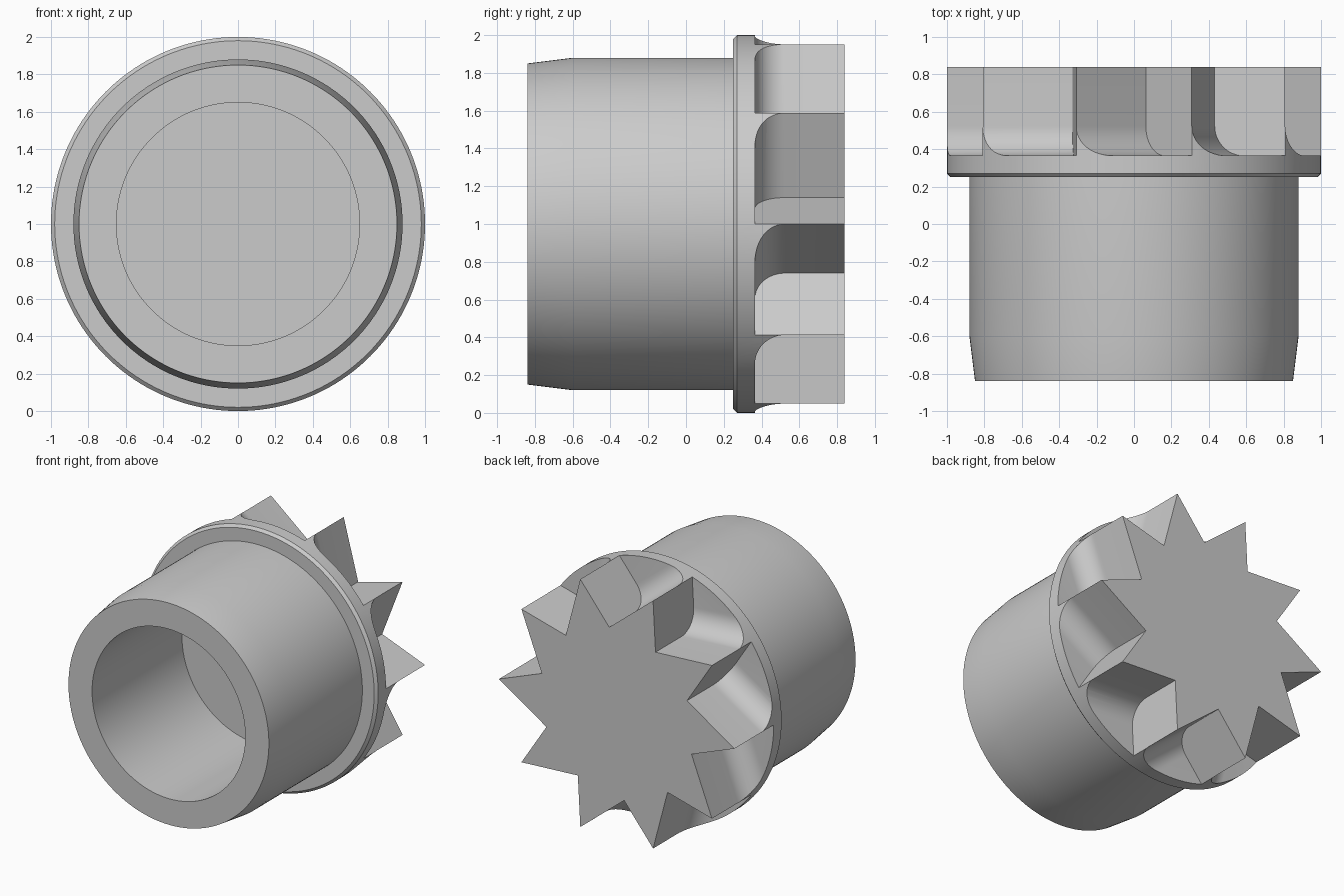
import bpy
import bmesh
from math import cos, sin, pi, radians
from mathutils import Matrix, Vector

cube = bpy.data.objects.get("Cube")
if cube:
    bpy.data.objects.remove(cube, do_unlink=True)

TEETH = 10
SEGMENTS = 160
TIP = 0.999                        # radius of the tooth tips
VALLEY = Vector((0.635, 0.14))     # inner corner of the first notch, (x, z) from the axis
FLOOR, BACK = 0.365, 0.84          # notch floor and rear face, along y
FILLET = 0.16
CENTRE = Matrix.Translation((0, 0, 1))

grey = bpy.data.materials.new("light_grey")
grey.use_nodes = True
grey.diffuse_color = (0.6, 0.6, 0.6, 1)
grey.node_tree.nodes["Principled BSDF"].inputs["Base Color"].default_value = (0.6, 0.6, 0.6, 1)


def make_object(name, bm):
    bmesh.ops.recalc_face_normals(bm, faces=bm.faces)
    mesh = bpy.data.meshes.new(name)
    bm.to_mesh(mesh)
    bm.free()
    mesh.materials.append(grey)
    obj = bpy.data.objects.new(name, mesh)
    bpy.context.collection.objects.link(obj)
    return obj


def lathe(name, profile):
    """Spin (radius, y) points about the y axis and cap both open ends."""
    bm = bmesh.new()
    verts = [bm.verts.new((r, y, 0)) for r, y in profile]
    edges = [bm.edges.new(pair) for pair in zip(verts, verts[1:])]
    bmesh.ops.spin(bm, geom=verts + edges, cent=(0, 0, 0), axis=(0, 1, 0),
                   angle=2 * pi, steps=SEGMENTS, use_duplicate=False)
    bmesh.ops.remove_doubles(bm, verts=bm.verts, dist=1e-4)
    bmesh.ops.holes_fill(bm, edges=[e for e in bm.edges if e.is_boundary], sides=0)
    bmesh.ops.transform(bm, matrix=CENTRE, verts=bm.verts)
    return make_object(name, bm)


def notch_cutter(index):
    """Square-cornered block with one rounded lower edge, turned to its tooth gap."""
    step = 2 * pi / TEETH
    short = (Vector((TIP, 0)) - VALLEY).normalized()
    long = (Vector((cos(step), sin(step))) * TIP - VALLEY).normalized()
    size, steps = 0.8, 12
    arc = [(FILLET * (1 - cos(i / steps * pi / 2)),
            FLOOR + FILLET * (1 - sin(i / steps * pi / 2))) for i in range(steps + 1)]
    profile = [(0, BACK + 0.1)] + arc + [(size, FLOOR), (size, BACK + 0.1)]

    bm = bmesh.new()
    ring = []
    for u, y in profile:
        p = VALLEY + short * u
        ring.append(bm.verts.new((p.x, y, p.y)))
    face = bm.faces.new(ring)
    out = bmesh.ops.extrude_face_region(bm, geom=[face])
    moved = [v for v in out["geom"] if isinstance(v, bmesh.types.BMVert)]
    bmesh.ops.translate(bm, verts=moved, vec=Vector((long.x, 0, long.y)) * size)
    turn = Matrix.Rotation(-index * step, 4, 'Y')
    bmesh.ops.transform(bm, matrix=CENTRE @ turn, verts=bm.verts)
    cutter = make_object("notch_cutter", bm)
    cutter.hide_render = True
    return cutter


# Hollow sleeve, chamfered flange and solid head in one turned profile
body = lathe("toothed_sleeve", [
    (0.02, 0.25), (0.65, 0.25), (0.65, -0.84), (0.85, -0.84), (0.88, -0.6),
    (0.88, 0.25), (0.98, 0.25), (1.0, 0.27), (1.0, BACK), (0.02, BACK)])

bpy.ops.object.select_all(action='DESELECT')
body.select_set(True)
bpy.context.view_layer.objects.active = body

# Cut the ring of teeth
for i in range(TEETH):
    cutter = notch_cutter(i)
    mod = body.modifiers.new("notch", 'BOOLEAN')
    mod.operation = 'DIFFERENCE'
    mod.solver = 'EXACT'
    mod.object = cutter
    bpy.ops.object.modifier_apply(modifier=mod.name)
    bpy.data.objects.remove(cutter, do_unlink=True)

bpy.ops.object.shade_smooth_by_angle(angle=radians(25))
